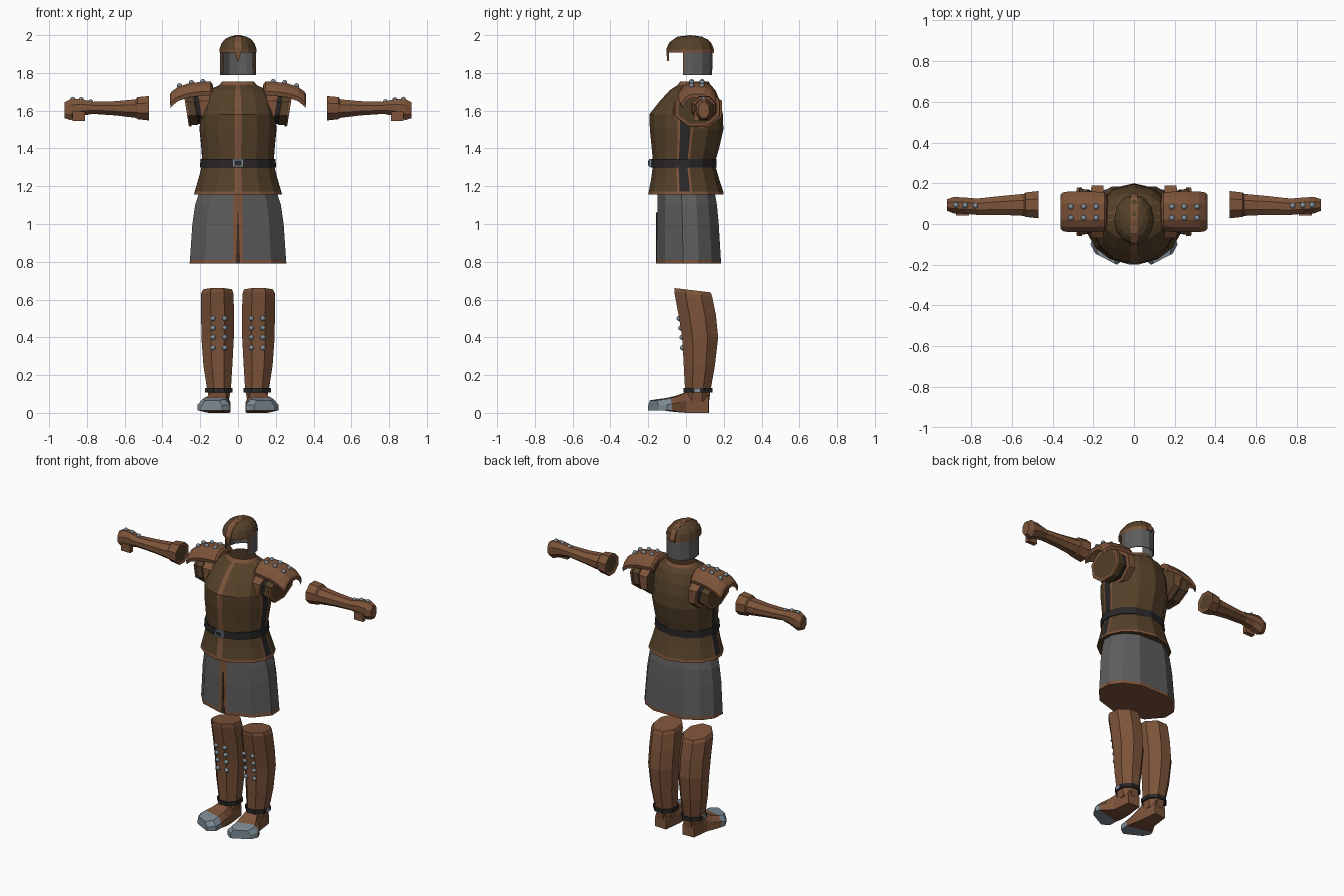
import bpy, bmesh, math
from mathutils import Vector, Matrix

cube = bpy.data.objects.get("Cube")
if cube:
    bpy.data.objects.remove(cube)

# Colours
PALETTE = {
    "brown cloth": (0.090, 0.052, 0.022),
    "leather": (0.205, 0.088, 0.042),
    "grey cloth": (0.110, 0.110, 0.112),
    "black strap": (0.022, 0.020, 0.020),
    "steel": (0.210, 0.265, 0.310),
    "dark brown": (0.050, 0.024, 0.013),
}
MATS = []
for label, rgb in PALETTE.items():
    m = bpy.data.materials.new(label)
    m.use_nodes = True
    m.diffuse_color = (*rgb, 1)
    m.node_tree.nodes["Principled BSDF"].inputs["Base Color"].default_value = (*rgb, 1)
    MATS.append(m)
CLOTH, LEATHER, GREY, BLACK, STEEL, DARK = range(6)


def finish(name, bm):
    bmesh.ops.recalc_face_normals(bm, faces=bm.faces)
    mesh = bpy.data.meshes.new(name)
    bm.to_mesh(mesh)
    bm.free()
    for m in MATS:
        mesh.materials.append(m)
    obj = bpy.data.objects.new(name, mesh)
    bpy.context.collection.objects.link(obj)
    return obj


def both(half):
    """Mirror a list of angles measured from the front."""
    return [-a for a in reversed(half) if 0 < a < 180] + half


OCT = [22.5 + 45 * k for k in range(-4, 4)]


def ring(pos, u0, u1, v0, v1, angles, axis="z"):
    grow = 1 / math.cos(math.radians(22.5)) if angles is OCT else 1
    pts = []
    for a in map(math.radians, angles):
        u = (u0 + u1) / 2 + (u1 - u0) / 2 * grow * math.sin(a)
        v = (v0 + v1) / 2 - (v1 - v0) / 2 * grow * math.cos(a)
        pts.append(Vector((u, v, pos) if axis == "z" else (pos, u, v)))
    return pts


def loft(name, rings, rule, angles=None, caps=(None, None), s=1, closed=True):
    """Skin rings; rule(ring index, column angle) picks the colour."""
    bm = bmesh.new()
    vs = [[bm.verts.new((p.x * s, p.y, p.z)) for p in r] for r in rings]
    n = len(rings[0])
    for i in range(len(rings) - 1):
        for j in range(n if closed else n - 1):
            k = (j + 1) % n
            f = bm.faces.new((vs[i][j], vs[i][k], vs[i + 1][k], vs[i + 1][j]))
            mid = 0
            if angles:
                nxt = angles[k] + (360 if k == 0 else 0)
                mid = abs(angles[j] + nxt) / 2
            f.material_index = rule(i, mid)
    for cap, r in zip(caps, (vs[0], vs[-1])):
        if cap is not None:
            bm.faces.new(r).material_index = cap
    return finish(name, bm)


def studs(name, points, s=1, r=0.014):
    bm = bmesh.new()
    for x, y, z in points:
        bmesh.ops.create_icosphere(bm, subdivisions=2, radius=r,
                                   matrix=Matrix.Translation((x * s, y, z)))
    for f in bm.faces:
        f.material_index = STEEL
        f.smooth = True
    return finish(name, bm)


def box(name, lo, hi, mat, s=1):
    quad = lambda z: [Vector((x, y, z)) for x, y in
                      ((lo[0], lo[1]), (hi[0], lo[1]), (hi[0], hi[1]), (lo[0], hi[1]))]
    return loft(name, [quad(lo[2]), quad(hi[2])], lambda i, a: mat, caps=(mat, mat), s=s)


# Jerkin: hem, waist, chest, collar
BODY = both([5, 30, 55, 76, 80, 96, 100, 125, 150, 180])
jerkin = [(1.155, .235, -.2, .2), (1.172, .23, -.198, .197), (1.24, .21, -.185, .175),
          (1.32, .19, -.175, .152), (1.4, .195, -.182, .175), (1.5, .205, -.192, .198),
          (1.58, .2, -.195, .195), (1.65, .185, -.14, .18), (1.71, .155, -.085, .155),
          (1.735, .1, -.045, .13), (1.755, .085, -.03, .12)]


def jerkin_colour(i, a):
    if i in (0, len(jerkin) - 2) or a < 6 or 76 < a < 80 or 96 < a < 100:
        return LEATHER
    return BLACK if 80 < a < 96 and i < 7 else CLOTH


loft("jerkin", [ring(z, -w, w, f, b, BODY) for z, w, f, b in jerkin],
     jerkin_colour, BODY, (CLOTH, DARK))

# Belt and buckle
loft("belt", [ring(z, -w, w, -.188, .162, BODY) for z, w in
              ((1.3, .18), (1.3, .202), (1.345, .2), (1.345, .18))], lambda i, a: BLACK, BODY)
box("buckle_frame", (-.03, -.197, 1.302), (.03, -.183, 1.344), STEEL)
box("buckle_centre", (-.019, -.2, 1.311), (.019, -.19, 1.335), BLACK)

# Skirt with hem, front edging and slit
SKIRT = both([6, 42, 78, 105, 130, 156])
skirt = [(.79, .262, -.157, .2), (.81, .26, -.157, .2), (1.0, .247, -.155, .188),
         (1.1, .232, -.152, .178), (1.2, .2, -.15, .16)]
loft("skirt", [ring(z, -w, w, f, b, SKIRT) for z, w, f, b in skirt],
     lambda i, a: LEATHER if i == 0 or a < 6 else GREY, SKIRT, (LEATHER, GREY))
slit = [[Vector((x, y, z)) for x, y in ((-w, -.159), (w, -.159), (w, -.153), (-w, -.153))]
        for z, w in ((.79, .011), (1.06, .002))]
loft("skirt_slit", slit, lambda i, a: DARK, caps=(DARK, DARK))

# Helmet dome
DOME = both([10, 35, 60, 90, 120, 150, 180])
dome = [(1.908, .097, .121), (1.925, .098, .123), (1.955, .088, .112),
        (1.978, .07, .09), (1.992, .045, .06), (1.998, .015, .02)]
loft("helmet_dome", [ring(z, -w, w, .023 - d, .023 + d, DOME) for z, w, d in dome],
     lambda i, a: LEATHER if i == 0 else CLOTH, DOME, (None, CLOTH))

# Helmet crest running down into a nose guard
crest = [(-.1, 1.862, .002), (-.103, 1.905, .015), (-.104, 1.928, .02), (-.088, 1.962, .018),
         (-.045, 1.992, .018), (.023, 2.0, .018), (.085, 1.992, .018), (.132, 1.962, .018),
         (.149, 1.925, .018), (.147, 1.906, .018)]
centre = Vector((0, .023, 1.9))
rings = []
for y, z, w in crest:
    p = Vector((0, y, z))
    q = p + (centre - p).normalized() * .012
    rings.append([Vector((x, c.y, c.z)) for x, c in ((-w, p), (w, p), (w, q), (-w, q))])
loft("helmet_crest", rings, lambda i, a: LEATHER, caps=(LEATHER, LEATHER))

# Helmet neck and cheek guard, open at the face
GUARD = [62, 67, 90, 120, 150, 180, 210, 240, 270, 293, 298]
guard = loft("helmet_guard", [ring(z, -w, w, -.073, d, GUARD) for z, w, d in
                              ((1.788, .095, .138), (1.85, .094, .14), (1.918, .094, .14))],
             lambda i, a: LEATHER if a < 66 or a > 294 else GREY, GUARD, closed=False)
solid = guard.modifiers.new("thickness", "SOLIDIFY")
solid.thickness = .006

for side, s in (("left", 1), ("right", -1)):
    # Sleeve: armhole edging, dark gusset, flared stub
    sleeve = [(.15, .13), (.205, .13), (.205, .105), (.225, .105), (.228, .108),
              (.265, .112), (.265, .12), (.278, .118), (.278, .1)]
    rings = [ring(x, .06 - r, .06 + r, 1.61 - r * .78, 1.61 + r * .78, OCT, "x")
             for x, r in sleeve]
    for r in rings[1:]:
        for p in r:
            p.x += .16 * (p.z - 1.63)
    tints = (LEATHER, LEATHER, BLACK, CLOTH, CLOTH, LEATHER, LEATHER, LEATHER)
    loft(side + "_sleeve", rings, lambda i, a: tints[i], caps=(CLOTH, CLOTH), s=s)

    # Arched shoulder plate
    arch = ((-.1, -.055), (-.075, -.022), (-.04, -.003), (.04, -.003), (.075, -.022), (.1, -.055))
    plate = [(.135, 1.745, .9), (.145, 1.757, .95), (.2, 1.755, 1), (.26, 1.748, 1),
             (.32, 1.728, 1), (.35, 1.705, .95), (.36, 1.692, .85)]
    rings = []
    for x, z, k in plate:
        top = [Vector((x, .06 + y * k, z + d)) for y, d in arch]
        under = [p + Vector((-.004, (.06 - p.y) * .06, -.022)) for p in reversed(top)]
        rings.append(top + under)
    loft(side + "_shoulder_plate", rings, lambda i, a: LEATHER, caps=(LEATHER, LEATHER), s=s)
    studs(side + "_shoulder_studs", [(x, y, z) for x, z in
          ((.186, 1.754), (.247, 1.749), (.31, 1.732)) for y in (.03, .085)], s)

    # Gauntlet with flared cuff and fist
    arm = [(.475, .045, .145, 1.565, 1.66), (.47, .028, .162, 1.548, 1.678),
           (.533, .035, .155, 1.555, 1.672), (.54, .04, .148, 1.562, 1.66),
           (.65, .045, .138, 1.575, 1.65), (.77, .045, .125, 1.583, 1.647),
           (.83, .05, .13, 1.572, 1.66), (.885, .052, .133, 1.55, 1.662),
           (.918, .065, .122, 1.56, 1.645)]
    loft(side + "_gauntlet", [ring(*a, OCT, "x") for a in arm],
         lambda i, a: LEATHER, caps=(CLOTH, LEATHER), s=s)
    box(side + "_thumb", (.81, .042, 1.545), (.875, .07, 1.595), LEATHER, s)
    studs(side + "_gauntlet_studs", [(.78, .09, 1.647), (.83, .092, 1.658), (.875, .093, 1.66)], s)

    # Greave, slanted at the knee
    leg = [(.06, .05, .15, -.01, .122), (.12, .038, .163, -.005, .13), (.25, .03, .183, -.012, .153),
           (.4, .022, .194, -.02, .17), (.52, .02, .195, -.04, .158), (.63, .025, .195, -.062, .138),
           (.65, .032, .185, -.062, .13)]
    rings = [ring(*r, OCT) for r in leg]
    for r in rings[-2:]:
        for p in r:
            p.z -= .12 * (p.y - .03)
    loft(side + "_greave", rings, lambda i, a: LEATHER, caps=(LEATHER, LEATHER), s=s)
    studs(side + "_greave_studs", [(x, y, z) for z, y in
          ((.5, -.037), (.45, -.028), (.4, -.021), (.345, -.018)) for x in (.07, .132)], s)

    # Ankle strap
    loft(side + "_ankle_strap", [ring(z, .032 - g, .17 + g, -.012 - g, .137 + g, OCT) for z, g in
                                 ((.108, -.01), (.108, .002), (.132, .002), (.132, -.01))],
         lambda i, a: BLACK, s=s)
    box(side + "_ankle_buckle", (.165, .045, .108), (.176, .075, .132), STEEL, s)

    # Shoe: inner y, outer y, inner x, outer x, height; toe cap in steel
    shoe = [(.122, .118, .06, .14, .11), (.0, .0, .045, .155, .115), (-.06, -.035, .04, .18, .09),
            (-.115, -.075, .04, .205, .078), (-.17, -.1, .042, .214, .072), (-.2, -.145, .085, .19, .066)]
    rings = []
    for yi, yo, xi, xo, h in shoe:
        dx, dy = (xo - xi) * .15, (yo - yi) * .15
        base = .005 if yi > -.1 else .012
        rings.append([Vector((xi, yi, base)), Vector((xo, yo, base)), Vector((xo, yo, h * .6)),
                      Vector((xo - dx, yo - dy, h)), Vector((xi + dx, yi + dy, h)),
                      Vector((xi, yi, h * .6))])
    for p in rings[0] + rings[1]:
        p.z = max(p.z - .005, 0)
    loft(side + "_shoe", rings, lambda i, a: STEEL if i >= 3 else LEATHER,
         caps=(LEATHER, STEEL), s=s)
